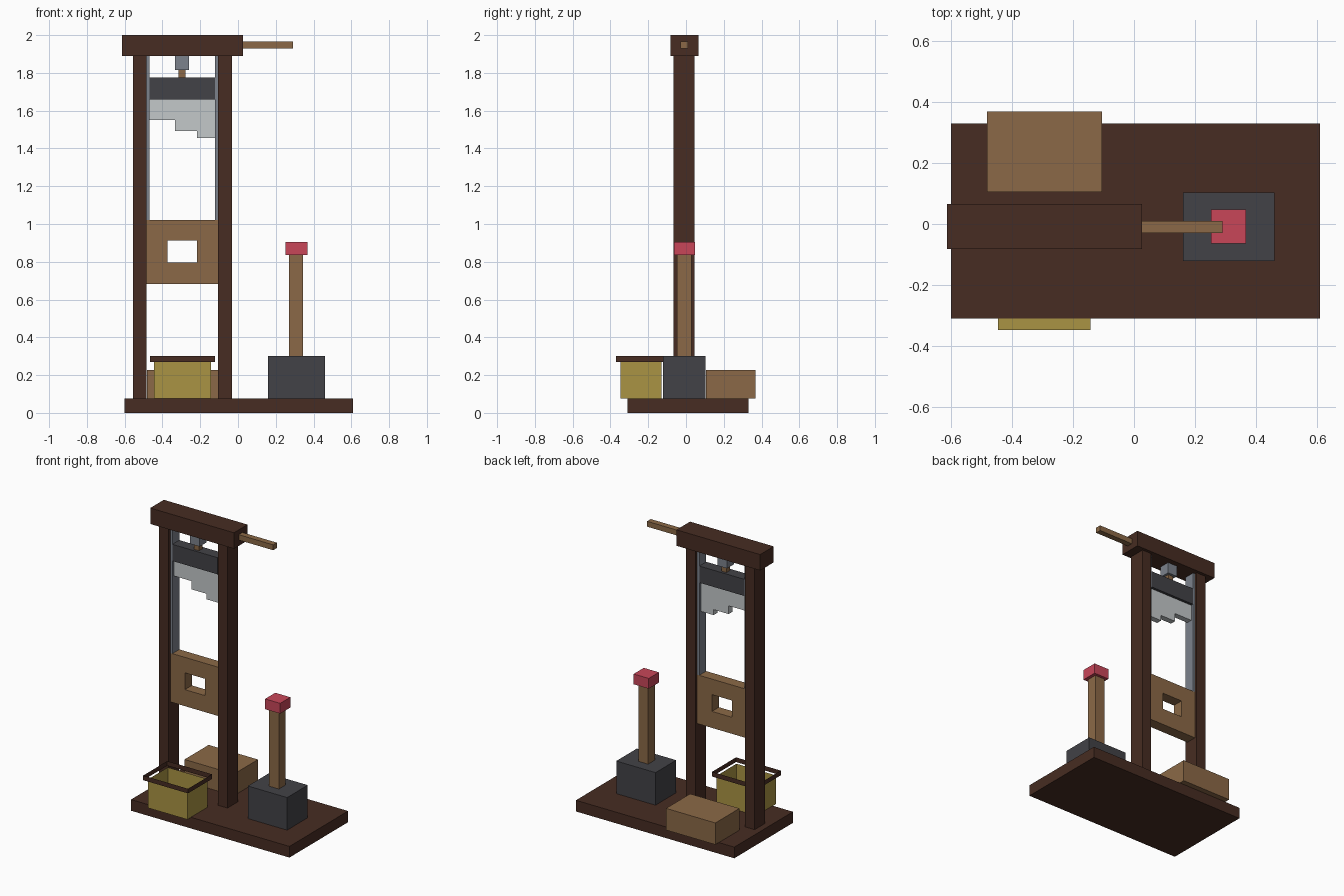
import bpy
import bmesh
from mathutils import Vector

default = bpy.data.objects.get("Cube")
if default:
    bpy.data.objects.remove(default, do_unlink=True)


def make_material(name, hex_code):
    """Flat material from an sRGB hex code, stored as linear values."""
    rgb = [c / 255 for c in bytes.fromhex(hex_code)]
    linear = [((c + 0.055) / 1.055) ** 2.4 for c in rgb] + [1.0]
    mat = bpy.data.materials.new(name)
    mat.use_nodes = True
    mat.diffuse_color = linear
    shader = next(n for n in mat.node_tree.nodes if n.type == "BSDF_PRINCIPLED")
    shader.inputs["Base Color"].default_value = linear
    return mat


dark_wood = make_material("dark wood", "472C22")
light_wood = make_material("light wood", "8B6947")
iron = make_material("dark iron", "424247")
steel = make_material("pale steel", "C4C8CA")
rail_metal = make_material("rail metal", "7C828C")
red = make_material("knob red", "C84659")
straw = make_material("basket straw", "AA9444")


def box_mesh(x, y, z):
    """Cube mesh stretched between the given (low, high) ranges."""
    bm = bmesh.new()
    bmesh.ops.create_cube(bm, size=1)
    for v in bm.verts:
        v.co = Vector([lo + (hi - lo) * (c + 0.5) for c, (lo, hi) in zip(v.co, (x, y, z))])
    bm.normal_update()
    return bm


def add_object(name, bm, mat):
    mesh = bpy.data.meshes.new(name)
    bm.to_mesh(mesh)
    bm.free()
    mesh.materials.append(mat)
    obj = bpy.data.objects.new(name, mesh)
    bpy.context.collection.objects.link(obj)
    return obj


def box(name, mat, x, y, z):
    return add_object(name, box_mesh(x, y, z), mat)


def shell(name, mat, x, y, z, floor):
    """Thin-walled box without a top, and optionally without a floor."""
    bm = box_mesh(x, y, z)
    gone = [f for f in bm.faces if f.normal.z > 0.5 or (f.normal.z < -0.5 and not floor)]
    bmesh.ops.delete(bm, geom=gone, context="FACES")
    return add_object(name, bm, mat)


def pierced_board(name, mat, x, y, z, hole_x, hole_z):
    """Board with a rectangular hole running through it front to back."""
    bm = box_mesh(x, y, z)
    mid_x, mid_z = sum(x) / 2, sum(z) / 2
    panels = [f for f in bm.faces if abs(f.normal.y) > 0.5]
    bmesh.ops.inset_individual(bm, faces=panels, thickness=0.05)
    for panel in panels:
        for v in panel.verts:
            v.co.x = hole_x[v.co.x > mid_x]
            v.co.z = hole_z[v.co.z > mid_z]
    rims = [e for f in panels for e in f.edges]
    bmesh.ops.delete(bm, geom=panels, context="FACES_ONLY")
    bmesh.ops.bridge_loops(bm, edges=rims)
    bmesh.ops.recalc_face_normals(bm, faces=bm.faces)
    return add_object(name, bm, mat)


FLOOR = 0.077      # top of the base
BEAM = 1.89        # underside of the top beam
THICK = (-0.048, 0.028)
THIN = (-0.03, 0.01)
LEFT_X, RIGHT_X = -0.105, -0.484   # inner faces of the two posts

# Base, posts, guide rails and top beam
box("base", dark_wood, (-0.6, 0.61), (-0.31, 0.33), (0, FLOOR))
box("top_beam", dark_wood, (-0.613, 0.027), (-0.082, 0.066), (BEAM, 2))
for side, inner, out in (("left", LEFT_X, 1), ("right", RIGHT_X, -1)):
    post = sorted((inner, inner + out * 0.072))
    rail = sorted((inner, inner - out * 0.016))
    box(side + "_post", dark_wood, post, (-0.067, 0.045), (FLOOR, BEAM))
    box(side + "_rail", rail_metal, rail, THICK, (1.02, BEAM))
box("beam_handle", light_wood, (0.027, 0.29), THIN, (1.93, 1.967))

# Neck board with its opening
pierced_board("neck_board", light_wood, (RIGHT_X, LEFT_X), THICK, (0.683, 1.02),
              (-0.372, -0.218), (0.797, 0.913))

# Hanging blade: bracket, rod, weight and stepped edge
box("bracket", rail_metal, (-0.333, -0.26), THICK, (1.815, BEAM))
box("blade_rod", light_wood, (-0.316, -0.277), THIN, (1.775, 1.815))
box("blade_weight", iron, (-0.468, -0.122), THICK, (1.66, 1.775))
steps = [-0.468, -0.333, -0.218, -0.122]
for i, bottom in enumerate((1.55, 1.493, 1.455)):
    box(f"blade_step_{i}", steel, steps[i:i + 2], THIN, (bottom, 1.66))

# Bench behind, open basket in front
box("bench", light_wood, (-0.482, LEFT_X), (0.105, 0.368), (FLOOR, 0.227))
shell("basket", straw, (-0.445, -0.143), (-0.347, -0.13), (FLOOR - 0.002, 0.272), True)
shell("basket_rim", dark_wood, (-0.465, -0.123), (-0.37, -0.108), (0.27, 0.302), False)

# Release lever
box("lever_block", iron, (0.16, 0.46), (-0.121, 0.104), (FLOOR, 0.302))
box("lever", light_wood, (0.27, 0.345), (-0.047, 0.028), (0.302, 0.835))
box("lever_knob", red, (0.252, 0.367), (-0.064, 0.047), (0.835, 0.906))
